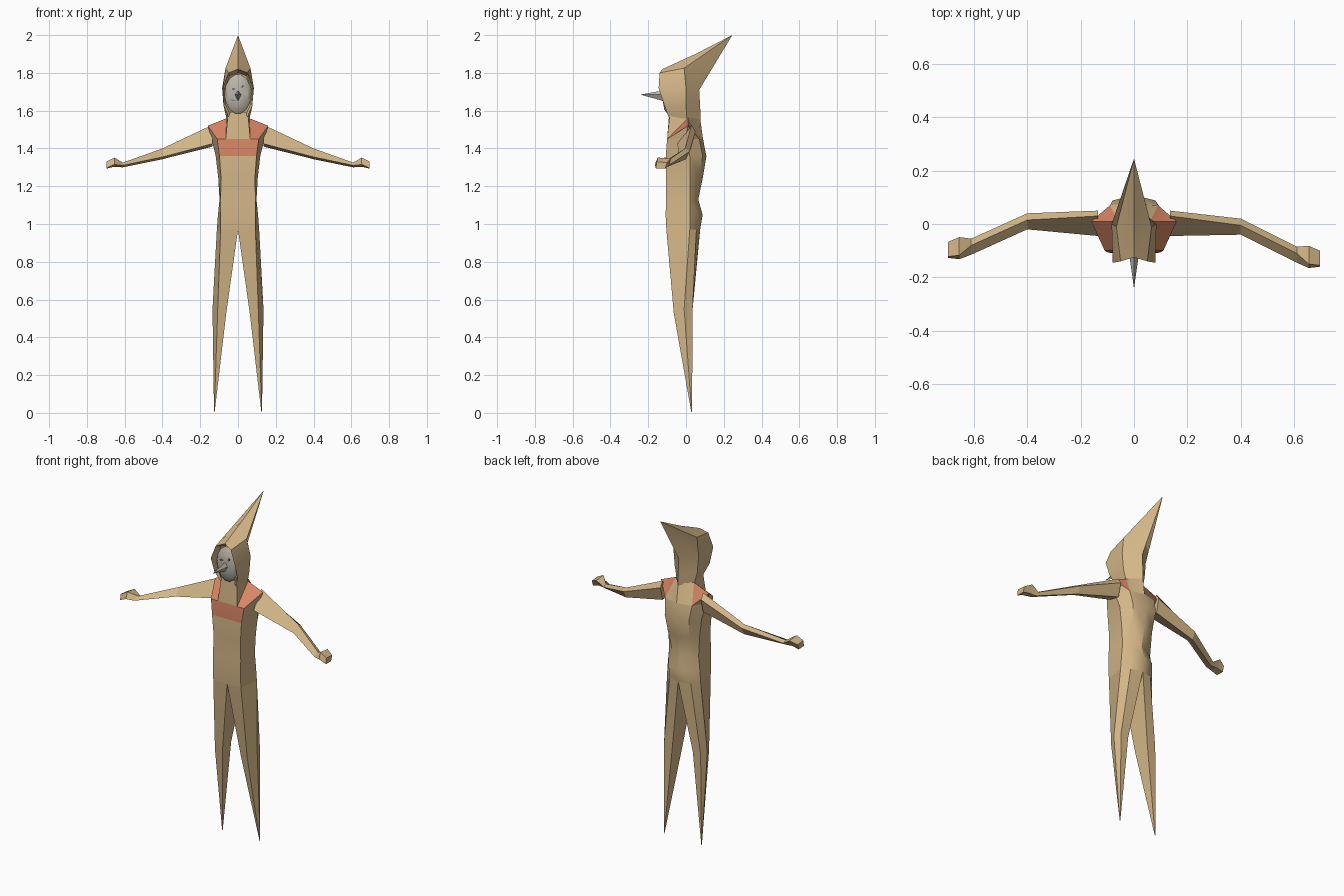
import bpy, bmesh, math

if "Cube" in bpy.data.objects:
    bpy.data.objects.remove(bpy.data.objects["Cube"])


def material(name, rgb):
    m = bpy.data.materials.new(name)
    m.diffuse_color = (*rgb, 1)
    m.use_nodes = True
    m.node_tree.nodes["Principled BSDF"].inputs["Base Color"].default_value = m.diffuse_color
    return m


TAN = material("tan_cloth", (0.66, 0.47, 0.245))
ORANGE = material("orange_cloth", (0.69, 0.235, 0.13))
GREY = material("pale_grey", (0.49, 0.46, 0.39))
DARK = material("dark_grey", (0.16, 0.15, 0.13))


def part(name, verts, faces, mats, mirror=False, smooth=32):
    """Faces are (indices, material index); mirror adds the -x half."""
    bm = bmesh.new()
    for side in ((1, -1) if mirror else (1,)):
        vs = [bm.verts.new((side * x, y, z)) for x, y, z in verts]
        for idx, mi in faces:
            f = bm.faces.new([vs[i] for i in (idx if side > 0 else idx[::-1])])
            f.material_index = mi
    bmesh.ops.remove_doubles(bm, verts=bm.verts, dist=1e-4)
    bmesh.ops.recalc_face_normals(bm, faces=bm.faces)
    me = bpy.data.meshes.new(name)
    bm.to_mesh(me)
    bm.free()
    for m in mats:
        me.materials.append(m)
    ob = bpy.data.objects.new(name, me)
    bpy.context.collection.objects.link(ob)
    bpy.ops.object.select_all(action='DESELECT')
    ob.select_set(True)
    bpy.context.view_layer.objects.active = ob
    if smooth:
        bpy.ops.object.shade_smooth_by_angle(angle=math.radians(smooth))
    return ob


def grid(rows, cols, closed=False):
    """Quad indices for a grid of rows x cols."""
    last = cols if closed else cols - 1
    return [(r * cols + c, r * cols + (c + 1) % cols,
             (r + 1) * cols + (c + 1) % cols, (r + 1) * cols + c)
            for r in range(rows - 1) for c in range(last)]


# Torso: z, front half width, front y, side half width, side y, back half width, back y
torso = [(1.45, .11, -.10, .14, 0, .09, .09),
         (1.36, .098, -.107, .118, .02, .08, .108),
         (1.25, .09, -.105, .105, .02, .07, .09),
         (1.13, .092, -.105, .098, .02, .06, .065),
         (1.05, .092, -.108, .106, .02, .07, .088),
         (0.97, .092, -.104, .112, .02, .07, .075)]
verts = []
for z, a, yf, w, ym, b, yb in torso:
    verts += [(0, yf, z), (a, yf, z), (w, ym, z), (b, yb - .02, z), (0, yb, z)]
faces = [(q, 1 if i == 0 else 0) for i, q in enumerate(grid(len(torso), 5))]
part("torso", verts, faces, [TAN, ORANGE], mirror=True)

# Legs tapering to points
legs = verts[-5:]
legs += [(.062, -.06, .53), (.108, -.065, .53), (.135, -.01, .55),
         (.122, .035, .55), (.068, .032, .55)]
legs += [(.125 + .002 * math.cos(a), .03 + .002 * math.sin(a), .005)
         for a in [math.radians(d) for d in (225, 285, 0, 75, 135)]]
faces = [(q, 0) for q in grid(3, 5, closed=True)] + [((10, 11, 12, 13, 14), 0)]
part("legs", legs, faces, [TAN], mirror=True, smooth=25)

# Shoulders and neck with orange yoke
sv = [(0, -.10, 1.45), (.065, -.10, 1.45), (.11, -.10, 1.45),
      (.16, .01, 1.52), (.06, .01, 1.56), (.14, 0, 1.45), (.09, .07, 1.45),
      (0, .09, 1.45), (0, .075, 1.56), (0, -.088, 1.60), (.052, -.085, 1.59)]
sf = [((0, 1, 10, 9), 0), ((1, 4, 10), 0), ((1, 2, 3, 4), 1), ((2, 5, 3), 0),
      ((5, 6, 3), 0), ((6, 4, 3), 1), ((6, 7, 8, 4), 0)]
part("shoulders", sv, sf, [TAN, ORANGE], mirror=True, smooth=20)

# Arms with hands: x, then (y, z) for ridge, front, lower back, upper back
arm = [(.135, (.03, 1.525), (-.045, 1.425), (.03, 1.41), (.05, 1.49)),
       (.40, (-.005, 1.40), (-.04, 1.355), (0, 1.343), (.02, 1.385)),
       (.61, (-.11, 1.325), (-.145, 1.31), (-.105, 1.30), (-.085, 1.315)),
       (.655, (-.15, 1.352), (-.165, 1.315), (-.11, 1.303), (-.082, 1.345)),
       (.697, (-.155, 1.33), (-.16, 1.295), (-.11, 1.293), (-.10, 1.325))]
for name, side, shift in (("right_arm", 1, (0, 0, 0, 0, 0)),
                          ("left_arm", -1, (0, .02, .03, .033, .033))):
    av = [(side * st[0], y + d, z) for st, d in zip(arm, shift) for y, z in st[1:]]
    af = [(q, 0) for q in grid(5, 4, closed=True)]
    af += [((0, 1, 2, 3), 0), ((16, 17, 18, 19), 0)]
    part(name, av, af, [TAN], smooth=20)

# Hood: strips running from inner rim to rim, side and back
tip = (0, .245, 2.0)
hood_rows = [((0, -.125, 1.82), (0, .05, 1.90), tip),
             ((.05, -.14, 1.80), (.066, -.01, 1.825), tip),
             ((.08, -.145, 1.72), (.084, 0, 1.72), (0, .07, 1.71)),
             ((.077, -.115, 1.63), (.075, 0, 1.62), (0, .075, 1.62)),
             ((.05, -.092, 1.565), (.06, .005, 1.555), (0, .078, 1.55))]
hv = []
for row in hood_rows:
    x, y, z = row[0]
    hv += [(x * .87, -.095, 1.69 + (z - 1.69) * .85), *row]
hf = []
for q in grid(5, 4):
    # the first strip narrows to the tip
    hf.append((tuple(i for i in q if i != 7) if q[1] == 3 else q, 0))
part("hood", hv, hf, [TAN], mirror=True, smooth=25)

# Face mask: shallow dome of oval rings
N = 14
fv = []
for s, y in ((1, -.10), (.8, -.115), (.35, -.123)):
    fv += [(.071 * s * math.cos(2 * math.pi * i / N), y,
            1.688 + .105 * s * math.sin(2 * math.pi * i / N)) for i in range(N)]
ff = [(q, 0) for q in grid(3, N, closed=True)] + [(tuple(range(2 * N, 3 * N)), 0)]
part("face", fv, ff, [GREY])

# Beak-like nose
nv = [(0, -.115, 1.708), (.018, -.115, 1.685), (0, -.115, 1.65),
      (-.018, -.115, 1.685), (0, -.242, 1.685)]
part("nose", nv, [((i, (i + 1) % 4, 4), 0) for i in range(4)], [GREY], smooth=0)


# Eyes and mouth as thin plates
def plate(name, x, z, w, h, tilt):
    pts = [(w * math.cos(k * math.pi / 3), h * math.sin(k * math.pi / 3)) for k in range(6)]
    c, s = math.cos(tilt), math.sin(tilt)
    ring = [(x + u * c - v * s, z + u * s + v * c) for u, v in pts]
    pv = [(u, y, v) for y in (-.126, -.120) for u, v in ring]
    part(name, pv, [(q, 0) for q in grid(2, 6, closed=True)] +
         [(tuple(range(6)), 0)], [DARK], smooth=0)


plate("left_eye", -.024, 1.715, .010, .005, 0)
plate("right_eye", .024, 1.728, .010, .006, 1.1)
plate("mouth", -.026, 1.655, .014, .003, -.3)
